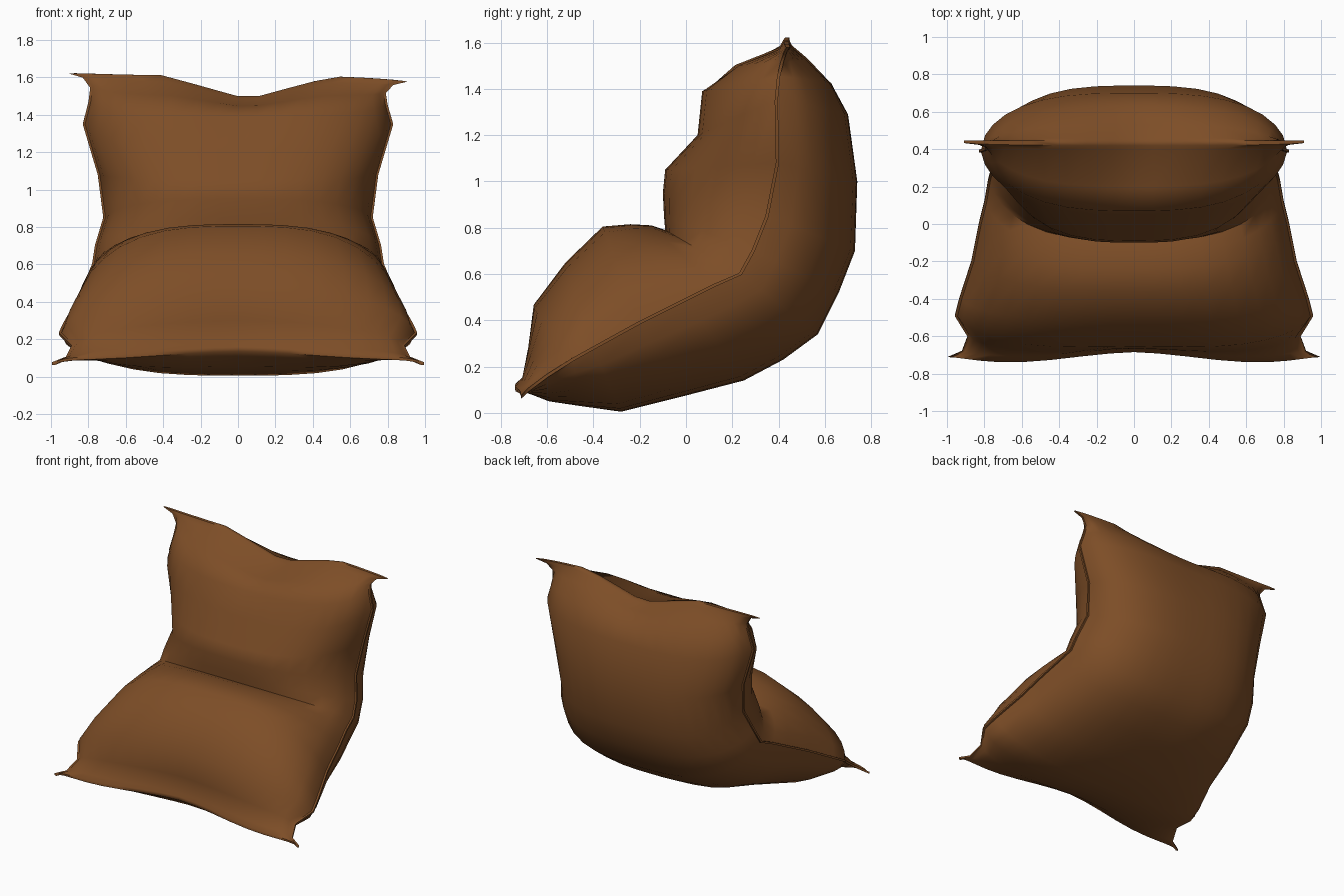
import bpy, bmesh, math
from mathutils import Vector

if "Cube" in bpy.data.objects:
    bpy.data.objects.remove(bpy.data.objects["Cube"])

# Stations from front hem to top hem:
# seam (y, z), seat-side centre (y, z), underside centre (y, z), half width
STATIONS = [
    (-.71, .07, -.685, .16, -.685, .135, .995),
    (-.68, .10, -.668, .18, -.64, .105, .92),
    (-.60, .16, -.665, .30, -.57, .055, .89),
    (-.49, .23, -.655, .47, -.45, .03, .958),
    (-.40, .28, -.52, .65, -.28, .005, .935),
    (-.20, .39, -.36, .805, -.02, .07, .87),
    (.00, .49, -.24, .815, .25, .14, .83),
    (.12, .55, -.15, .81, .42, .23, .80),
    (.235, .60, -.09, .79, .57, .34, .78),
    (.29, .70, -.095, .85, .66, .52, .765),
    (.35, .85, -.10, .95, .73, .70, .72),
    (.395, 1.08, -.09, 1.05, .74, 1.0, .75),
    (.39, 1.35, .05, 1.20, .70, 1.29, .83),
    (.40, 1.46, .07, 1.39, .63, 1.43, .80),
    (.415, 1.53, .20, 1.50, .53, 1.53, .79),
    (.43, 1.58, .40, 1.575, .46, 1.585, .83),
    (.44, 1.60, .42, 1.61, .445, 1.61, .91),
]
HALF = [.13, .28, .45, .6, .73, .83, .91, .96, .985, 1]
COLS = [-u for u in reversed(HALF)] + [0] + HALF


def panel_point(i, u, side):
    """Point on the seat side (side=1) or underside (side=-1)."""
    sy, sz, ty, tz, by, bz, w = STATIONS[i]
    seam, top, bot = Vector((0, sy, sz)), Vector((0, ty, tz)), Vector((0, by, bz))
    puff = max(0, 1 - (abs(u) / .985) ** 3) ** (.62 if side > 0 else .53)
    p = seam.lerp(top if side > 0 else bot, puff)
    p += (top - bot).normalized() * side * .007 * (1 - puff)
    # front hem bows forward and down either side of the middle
    bow = max(0, 1 - i / 4) * math.sin(math.pi * abs(u) ** 1.5)
    p.y -= .05 * bow
    p.z -= .025 * bow
    # sagging top hem, slightly lower on the right
    high = max(0, (p.z - 1.4) / .2)
    p.z -= high * (.12 * max(0, 1 - abs(u - .06) / .5) + .022 * u ** 3)
    p.x = w * u
    return p


bm = bmesh.new()
grids = [[[bm.verts.new(panel_point(i, u, s)) for u in COLS]
          for i in range(len(STATIONS))] for s in (1, -1)]
# two stuffed panels
for g in grids:
    for a, b in zip(g, g[1:]):
        for c in range(len(COLS) - 1):
            bm.faces.new((a[c], a[c + 1], b[c + 1], b[c]))


# narrow seam strip joining the panels all round
def rim(g):
    return (g[0] + [r[-1] for r in g[1:]] + g[-1][-2::-1]
            + [r[0] for r in g[-2:0:-1]])


top_rim, bot_rim = rim(grids[0]), rim(grids[1])
for i in range(len(top_rim)):
    j = (i + 1) % len(top_rim)
    bm.faces.new((top_rim[i], top_rim[j], bot_rim[j], bot_rim[i]))
bmesh.ops.recalc_face_normals(bm, faces=bm.faces)

mesh = bpy.data.meshes.new("beanbag_lounger")
bm.to_mesh(mesh)
bm.free()
obj = bpy.data.objects.new("beanbag_lounger", mesh)
bpy.context.collection.objects.link(obj)

# brown fabric
mat = bpy.data.materials.new("brown_fabric")
mat.diffuse_color = (.205, .075, .02, 1)
mat.use_nodes = True
mat.node_tree.nodes["Principled BSDF"].inputs["Base Color"].default_value = mat.diffuse_color
mesh.materials.append(mat)

bpy.context.view_layer.objects.active = obj
obj.select_set(True)
bpy.ops.object.shade_smooth_by_angle(angle=math.radians(60))
